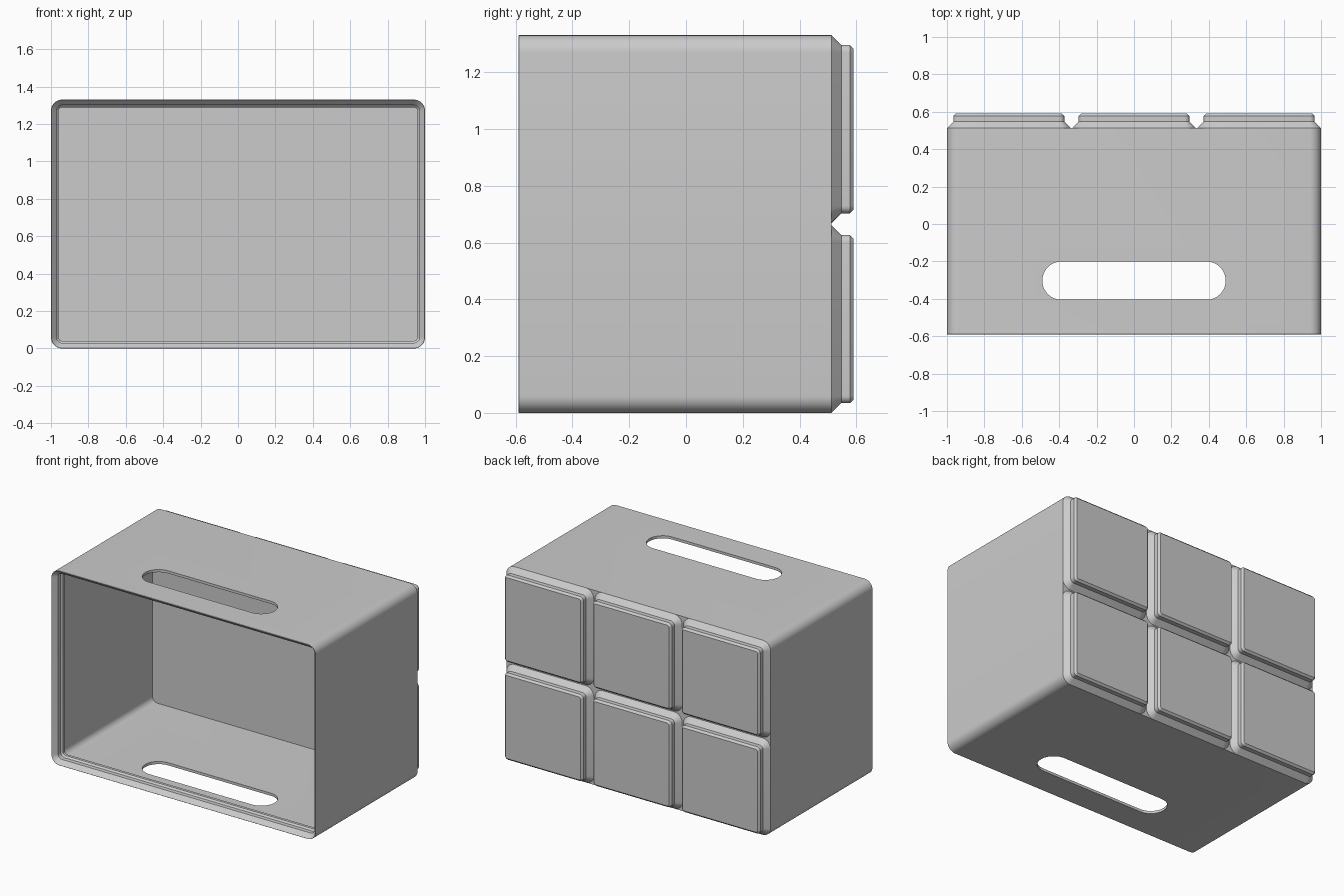
import bpy, bmesh, math

if "Cube" in bpy.data.objects:
    bpy.data.objects.remove(bpy.data.objects["Cube"])

GAP = 0.008                      # clearance between neighbouring feet
PITCH = (2 + GAP) / 3            # grid spacing of the feet
HEIGHT = 2 * PITCH - GAP
BACK = 0.513                     # rear plane of the shell
FRONT, REAR = -0.59, 0.59
RADIUS = 0.06
WALL = 0.018


def rounded_ring(bm, cx, cz, w, h, r, y, seg=8):
    """Rounded rectangle of vertices in the XZ plane at depth y."""
    ring = []
    for k, (sx, sz) in enumerate([(1, 1), (-1, 1), (-1, -1), (1, -1)]):
        for i in range(seg + 1):
            a = math.pi / 2 * (k + i / seg)
            ring.append(bm.verts.new((cx + sx * (w / 2 - r) + r * math.cos(a), y,
                                      cz + sz * (h / 2 - r) + r * math.sin(a))))
    return ring


def loft(name, cx, cz, w, h, profile, cap_start=True):
    """Skin a chain of (inset, y) rounded rectangles into one object."""
    bm = bmesh.new()
    rings = [rounded_ring(bm, cx, cz, w - 2 * i, h - 2 * i, RADIUS - i, y)
             for i, y in profile]
    n = len(rings[0])
    for a, b in zip(rings, rings[1:]):
        for j in range(n):
            bm.faces.new((a[j], a[(j + 1) % n], b[(j + 1) % n], b[j]))
    if cap_start:
        bm.faces.new(rings[0])
    bm.faces.new(rings[-1])
    return finish(name, bm)


def finish(name, bm):
    bmesh.ops.recalc_face_normals(bm, faces=bm.faces)
    mesh = bpy.data.meshes.new(name)
    bm.to_mesh(mesh)
    bm.free()
    ob = bpy.data.objects.new(name, mesh)
    bpy.context.collection.objects.link(ob)
    return ob


def smooth(ob):
    bpy.ops.object.select_all(action='DESELECT')
    ob.select_set(True)
    bpy.context.view_layer.objects.active = ob
    bpy.ops.object.shade_smooth_by_angle(angle=math.radians(30))


# Hollow shell: outside, stepped rim, thin walls and inner floor
shell = loft("bin_shell", 0, HEIGHT / 2, 2, HEIGHT, [
    (0, BACK), (0, FRONT + 0.002), (0.002, FRONT),
    (0.030, FRONT + 0.030), (0.030, FRONT + 0.059),
    (0.041, FRONT + 0.070), (0.041, FRONT + 0.089),
    (WALL, FRONT + 0.112), (WALL, 0.476)])

# Long rounded slot cut through top and bottom walls
bm = bmesh.new()
r, half, yc, seg = 0.102, 0.49, -0.303, 24
outline = []
for side in (1, -1):
    for i in range(seg + 1):
        a = -math.pi / 2 + math.pi * i / seg
        outline.append(bm.verts.new((side * (half - r + r * math.cos(a)),
                                     yc + side * r * math.sin(a), -0.2)))
face = bm.faces.new(outline)
top = bmesh.ops.extrude_face_region(bm, geom=[face])["geom"]
bmesh.ops.translate(bm, vec=(0, 0, HEIGHT + 0.4),
                    verts=[v for v in top if isinstance(v, bmesh.types.BMVert)])
cutter = finish("slot_cutter", bm)
cutter.hide_render = True
cutter.hide_set(True)

cut = shell.modifiers.new("handle_slots", 'BOOLEAN')
cut.operation = 'DIFFERENCE'
cut.solver = 'EXACT'
cut.object = cutter
bpy.context.view_layer.objects.active = shell
bpy.ops.object.modifier_apply(modifier=cut.name)
bpy.data.objects.remove(cutter)
smooth(shell)

# Grid of stepped feet on the rear
size = PITCH - GAP
for col in range(3):
    for row in range(2):
        foot = loft(f"foot_{row + 1}_{col + 1}", (col - 1) * PITCH,
                    size / 2 + row * PITCH, size, size,
                    [(0, BACK), (0.034, BACK + 0.034),
                     (0.034, REAR - 0.013), (0.047, REAR)], cap_start=False)
        smooth(foot)
